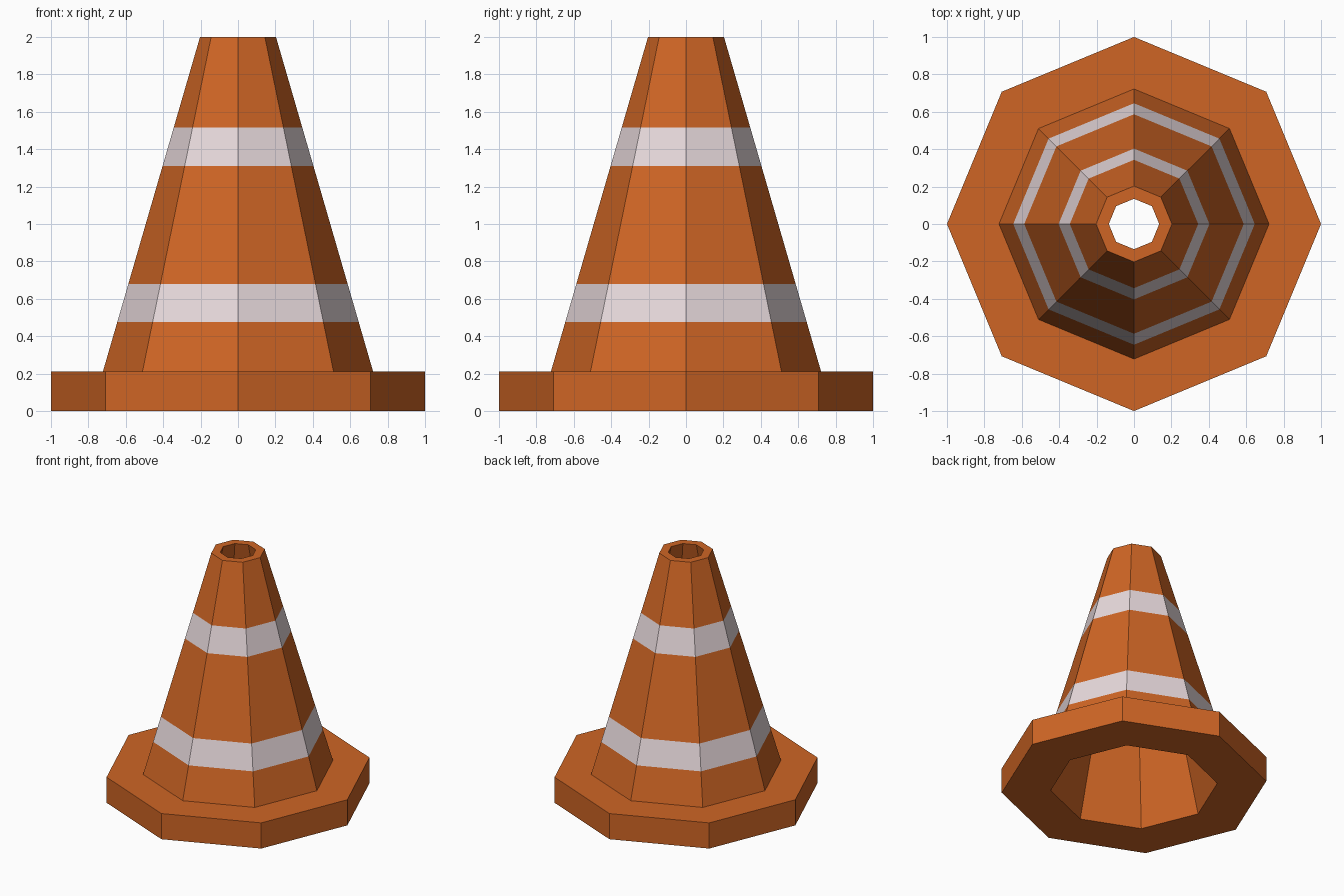
import bpy
import bmesh
from math import cos, sin, pi

cube = bpy.data.objects.get("Cube")
if cube:
    bpy.data.objects.remove(cube, do_unlink=True)

SIDES = 8


def material(name, color):
    mat = bpy.data.materials.new(name)
    mat.use_nodes = True
    mat.diffuse_color = color
    mat.node_tree.nodes["Principled BSDF"].inputs["Base Color"].default_value = color
    return mat


orange = material("orange", (0.62, 0.13, 0.018, 1))
white = material("white", (0.83, 0.72, 0.74, 1))


def lathe(name, profile, bands=()):
    """Revolve a closed (radius, height) profile; bands are white profile segments."""
    bm = bmesh.new()
    rings = []
    for radius, z in profile:
        angles = [2 * pi * i / SIDES for i in range(SIDES)]
        rings.append([bm.verts.new((radius * cos(a), radius * sin(a), z)) for a in angles])
    for k, lower in enumerate(rings):
        upper = rings[(k + 1) % len(rings)]
        for i in range(SIDES):
            j = (i + 1) % SIDES
            face = bm.faces.new((lower[i], lower[j], upper[j], upper[i]))
            face.material_index = 1 if k in bands else 0
    bmesh.ops.recalc_face_normals(bm, faces=bm.faces)
    mesh = bpy.data.meshes.new(name)
    bm.to_mesh(mesh)
    bm.free()
    mesh.materials.append(orange)
    mesh.materials.append(white)
    obj = bpy.data.objects.new(name, mesh)
    bpy.context.collection.objects.link(obj)
    return obj


# Heights of the base, the stripe edges and the rim
BASE_TOP, TOP = 0.212, 2.0
FOOT_R, RIM_R = 0.722, 0.203
HOLE_BOTTOM, HOLE_TOP = 0.63, 0.135


def blend(a, b, z, z0):
    return a + (b - a) * (z - z0) / (TOP - z0)


# Hollow cone and base in one closed shell, with two white stripes
levels = (BASE_TOP, 0.475, 0.678, 1.31, 1.517, TOP)
profile = [(HOLE_BOTTOM, 0), (1, 0), (1, BASE_TOP)]
profile += [(blend(FOOT_R, RIM_R, z, BASE_TOP), z) for z in levels]
profile += [(HOLE_TOP, TOP)]
lathe("traffic_cone", profile, bands=(4, 6))
